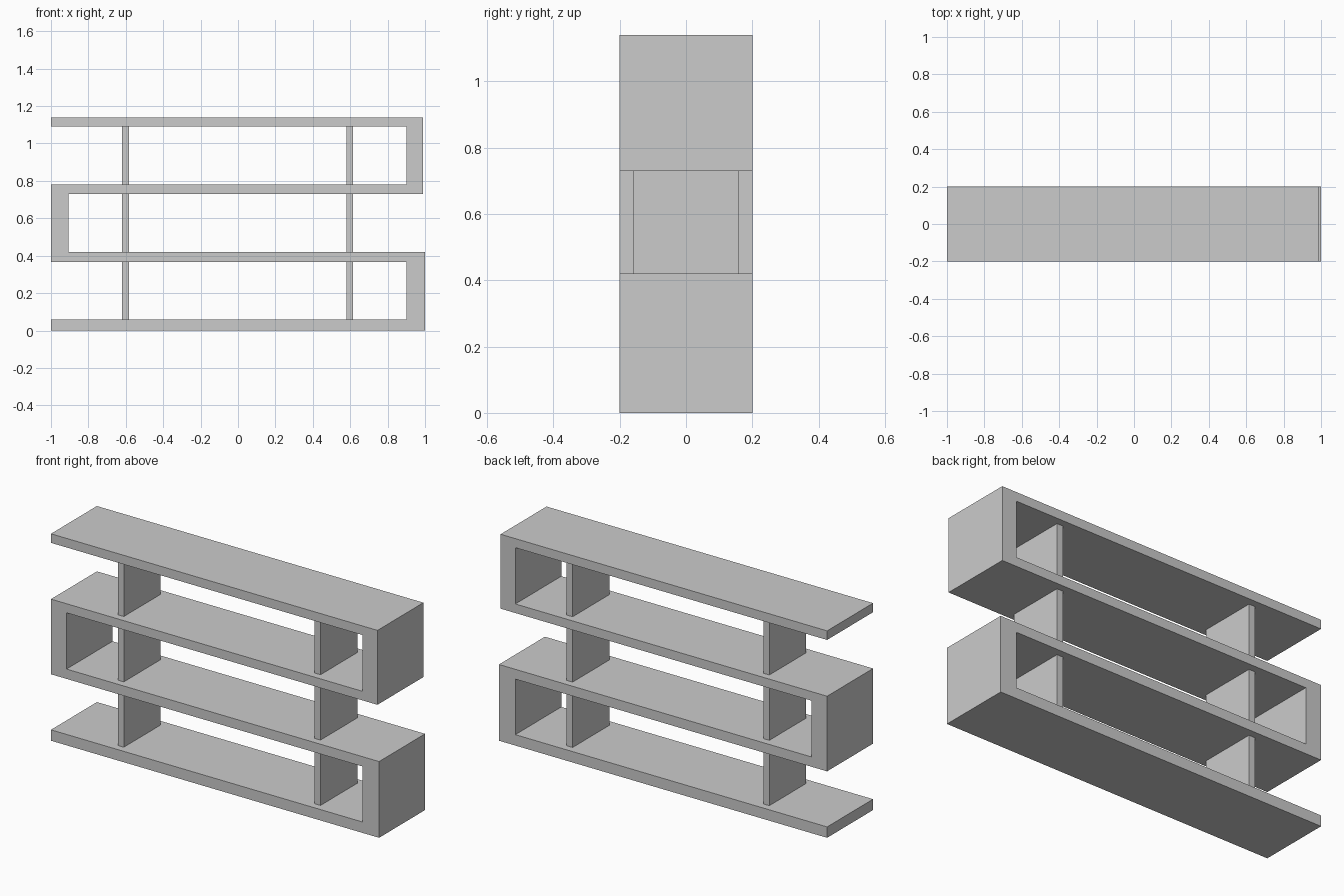
import bpy, bmesh

if "Cube" in bpy.data.objects:
    bpy.data.objects.remove(bpy.data.objects["Cube"])


def extrude_profile(name, points, depth):
    """Extrude an (x, z) outline along y, centred on y = 0."""
    bm = bmesh.new()
    face = bm.faces.new([bm.verts.new((x, -depth / 2, z)) for x, z in points])
    result = bmesh.ops.extrude_face_region(bm, geom=[face])
    moved = [g for g in result["geom"] if isinstance(g, bmesh.types.BMVert)]
    bmesh.ops.translate(bm, verts=moved, vec=(0, depth, 0))
    bmesh.ops.recalc_face_normals(bm, faces=bm.faces)
    mesh = bpy.data.meshes.new(name)
    bm.to_mesh(mesh)
    bm.free()
    obj = bpy.data.objects.new(name, mesh)
    bpy.context.collection.objects.link(obj)
    return obj


# Continuous winding shelf body: three bays, open on alternate ends
outline = [
    (-1, 0), (1, 0), (1, 0.42), (-0.905, 0.42), (-0.905, 0.73), (0.99, 0.73),
    (0.99, 1.14), (-1, 1.14), (-1, 1.09), (0.9, 1.09), (0.9, 0.78), (-1, 0.78),
    (-1, 0.366), (0.9, 0.366), (0.9, 0.06), (-1, 0.06),
]
extrude_profile("winding_shelf", outline, 0.4)

# Upright dividers, slightly shallower than the shelves, two in each bay
bays = {"lower": (0.06, 0.366), "middle": (0.42, 0.73), "upper": (0.78, 1.09)}
for bay, (z0, z1) in bays.items():
    for side, x in (("left", -0.602), ("right", 0.597)):
        extrude_profile(f"{bay}_{side}_divider",
                        [(x - 0.018, z0), (x + 0.018, z0), (x + 0.018, z1), (x - 0.018, z1)],
                        0.32)
